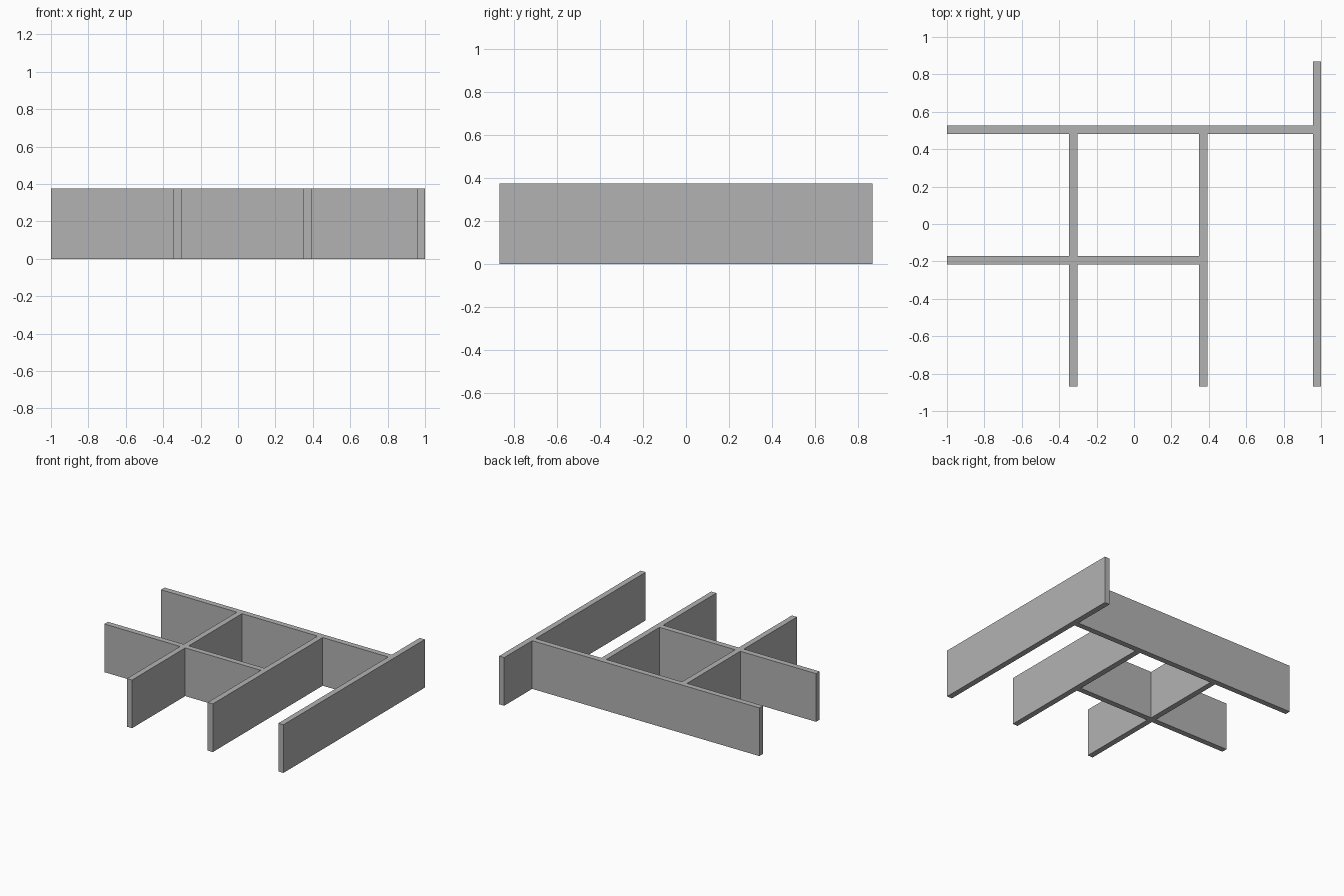
import bpy
import bmesh

cube = bpy.data.objects.get("Cube")
if cube:
    bpy.data.objects.remove(cube, do_unlink=True)

HEIGHT = 0.375
T = 0.044

# Wall material
grey = bpy.data.materials.new("plain grey")
grey.use_nodes = True
colour = (0.45, 0.45, 0.45, 1)
grey.diffuse_color = colour
grey.node_tree.nodes["Principled BSDF"].inputs["Base Color"].default_value = colour

# Wall footprints: x from, x to, y from, y to
BACK, MIDDLE = 0.482, -0.216
walls = [
    (-1, 1, BACK, BACK + T),                  # long back wall
    (-1, 0.348, MIDDLE, MIDDLE + T),          # middle cross wall
    (-0.347, -0.347 + T, -0.87, BACK),        # right dividing wall
    (0.348, 0.348 + T, -0.87, BACK),          # centre dividing wall
    (1 - T, 1, -0.87, 0.87),                  # left end wall
]

# Joined floor plan: fill each cell that lies inside a wall
xs = sorted({x for w in walls for x in w[:2]})
ys = sorted({y for w in walls for y in w[2:]})
bm = bmesh.new()
for x0, x1 in zip(xs, xs[1:]):
    for y0, y1 in zip(ys, ys[1:]):
        cx, cy = (x0 + x1) / 2, (y0 + y1) / 2
        if any(a < cx < b and c < cy < d for a, b, c, d in walls):
            bm.faces.new([bm.verts.new((x, y, 0)) for x, y in
                          ((x0, y0), (x1, y0), (x1, y1), (x0, y1))])
bmesh.ops.remove_doubles(bm, verts=bm.verts, dist=0.0001)

# Raise the plan to full height
raised = bmesh.ops.extrude_face_region(bm, geom=bm.faces[:], use_keep_orig=True)
for v in raised["geom"]:
    if isinstance(v, bmesh.types.BMVert):
        v.co.z = HEIGHT
bmesh.ops.recalc_face_normals(bm, faces=bm.faces)

mesh = bpy.data.meshes.new("partition_walls")
bm.to_mesh(mesh)
bm.free()
mesh.materials.append(grey)
bpy.context.collection.objects.link(bpy.data.objects.new("partition_walls", mesh))
